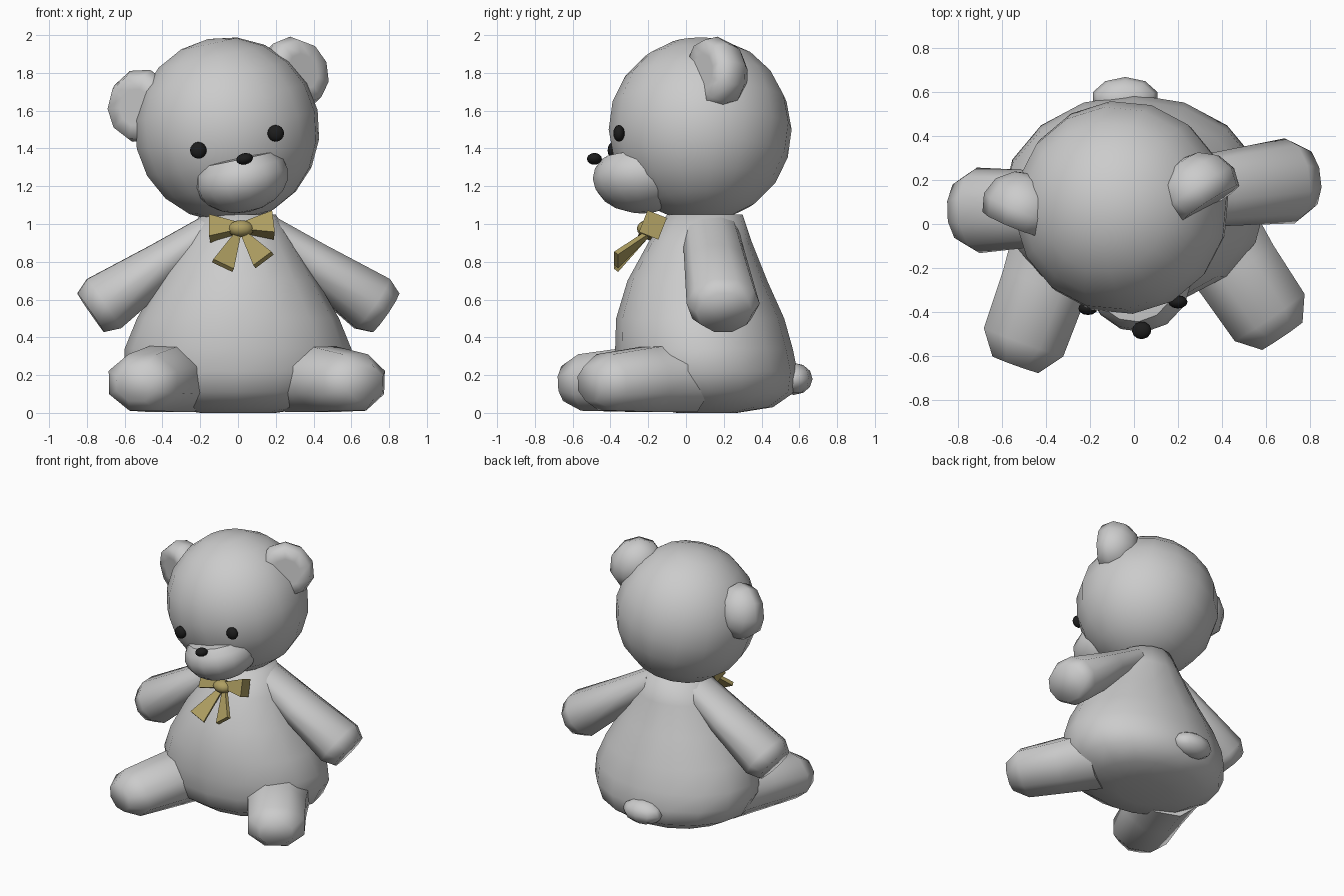
import bpy, bmesh
from math import radians, pi, cos, sin, sqrt
from mathutils import Vector, Matrix

if "Cube" in bpy.data.objects:
    bpy.data.objects.remove(bpy.data.objects["Cube"])


def material(name, rgb):
    m = bpy.data.materials.new(name)
    m.diffuse_color = (*rgb, 1)
    m.use_nodes = True
    m.node_tree.nodes["Principled BSDF"].inputs["Base Color"].default_value = m.diffuse_color
    return m


BLACK = material("black", (0.012, 0.012, 0.012))
GOLD = material("gold", (0.42, 0.34, 0.12))


def finish(name, bm, mat=None, angle=45):
    bmesh.ops.recalc_face_normals(bm, faces=bm.faces[:])
    me = bpy.data.meshes.new(name)
    bm.to_mesh(me)
    bm.free()
    me.shade_smooth()
    me.set_sharp_from_angle(angle=radians(angle))
    if mat:
        me.materials.append(mat)
    ob = bpy.data.objects.new(name, me)
    bpy.context.collection.objects.link(ob)
    return ob


def loft(name, rings, n, phase=0.0, mat=None, angle=45):
    """Skin elliptical rings given as (centre, u vector, v vector)."""
    bm = bmesh.new()
    loops = []
    for c, u, v in rings:
        ts = [2 * pi * i / n + phase for i in range(n)]
        loops.append([bm.verts.new(c + u * cos(t) + v * sin(t)) for t in ts])
    for p, q in zip(loops, loops[1:]):
        for i in range(n):
            j = (i + 1) % n
            bm.faces.new((p[i], p[j], q[j], q[i]))
    bm.faces.new(loops[0])
    bm.faces.new(loops[-1])
    return finish(name, bm, mat, angle)


def limb(name, a, b, sizes, n=10, up=(0, 0, 1), phase=0.0, mat=None, angle=75):
    """Tapered limb from a to b; sizes are (position, half width, half height)."""
    a, b = Vector(a), Vector(b)
    d = (b - a).normalized()
    v = Vector(up)
    v = (v - d * v.dot(d)).normalized()
    u = d.cross(v)
    rings = [(a.lerp(b, t), u * w, v * h) for t, w, h in sizes]
    return loft(name, rings, n, phase, mat, angle)


def ellipsoid(name, frame, radii, seg, rings, mat=None, edit=None, angle=60):
    bm = bmesh.new()
    bmesh.ops.create_uvsphere(bm, u_segments=seg, v_segments=rings, radius=1)
    if edit:
        for vert in bm.verts:
            edit(vert.co)
    bm.transform(frame @ Matrix.Diagonal((*radii, 1)))
    return finish(name, bm, mat, angle)


def at(x, y, z):
    return Matrix.Translation((x, y, z))


# Pear-shaped body: height, centre y, half width, half depth
body = [(0.0, 0.11, 0.20, 0.16), (0.03, 0.12, 0.40, 0.34), (0.11, 0.12, 0.545, 0.455),
        (0.22, 0.11, 0.60, 0.48), (0.34, 0.095, 0.60, 0.47), (0.50, 0.075, 0.535, 0.445),
        (0.70, 0.06, 0.42, 0.37), (0.90, 0.075, 0.30, 0.275), (1.05, 0.10, 0.20, 0.20)]
loft("body", [(Vector((0, y, z)), Vector((w, 0, 0)), Vector((0, d, 0)))
              for z, y, w, d in body], 16, angle=75)

# Tail
ellipsoid("tail", at(-0.04, 0.57, 0.18), (0.155, 0.10, 0.085), 10, 6)

# Arms
arm = [(0, 0.15, 0.09), (0.4, 0.17, 0.12), (0.89, 0.195, 0.166), (1, 0.15, 0.13)]
limb("right_arm", (0.14, 0.13, 0.97), (0.78, 0.205, 0.53), arm)
limb("left_arm", (-0.14, 0.08, 0.97), (-0.78, 0.06, 0.53), arm)

# Legs, wider at the hip
leg = [(0, 0.24, 0.20), (0.4, 0.215, 0.185), (0.83, 0.208, 0.162), (1, 0.12, 0.10)]
limb("right_leg", (0.33, 0.0, 0.19), (0.675, -0.51, 0.155), leg, n=8, phase=pi / 8)
limb("left_leg", (-0.32, -0.03, 0.19), (-0.54, -0.64, 0.155), leg, n=8, phase=pi / 8)

# Head, rolled and turned a little
tilt = Matrix.Rotation(radians(6), 4, 'Z') @ Matrix.Rotation(radians(-12), 4, 'Y')
head = at(-0.057, 0.075, 1.5) @ tilt
ellipsoid("head", head, (0.492, 0.487, 0.49), 16, 10)


# Muzzle with a flattened top
def flatten_top(co):
    co.z = min(co.z, 0.62)


ellipsoid("muzzle", at(0.02, -0.23, 1.24) @ tilt, (0.25, 0.265, 0.18), 14, 10,
          edit=flatten_top, angle=40)


# Ears: thick discs with a shallow scooped front
def scoop(co):
    if co.z > 0.6:
        co.z = 0.5


for side, label in ((1, "right"), (-1, "left")):
    t = radians(27.5)
    place = (head @ at(side * 0.47 * cos(t), 0.045, 0.47 * sin(t))
             @ Matrix.Rotation(side * radians(28), 4, 'Z')
             @ Matrix.Rotation(-side * t, 4, 'Y')
             @ Matrix.Rotation(radians(90), 4, 'X'))
    ellipsoid(label + "_ear", place, (0.183, 0.20, 0.165), 10, 6, edit=scoop, angle=75)

# Eyes and nose
ellipsoid("left_eye", at(-0.21, -0.385, 1.39), (0.044, 0.03, 0.044), 12, 8, BLACK)
ellipsoid("right_eye", at(0.20, -0.355, 1.48), (0.044, 0.03, 0.044), 12, 8, BLACK)
ellipsoid("nose", at(0.035, -0.485, 1.345) @ tilt, (0.045, 0.04, 0.03), 12, 8, BLACK)

# Bow: knot, two flared loops, two ribbon ends
ellipsoid("bow_knot", at(0.015, -0.205, 0.975), (0.07, 0.055, 0.045), 12, 8, GOLD)
r = sqrt(2)
for label, loop_end, tail_start, tail_end in (
        ("left", (-0.15, -0.18, 0.975), (0.0, -0.2, 0.95), (-0.08, -0.37, 0.78)),
        ("right", (0.185, -0.175, 0.995), (0.03, -0.2, 0.95), (0.135, -0.37, 0.81))):
    limb("bow_loop_" + label, (0.015, -0.19, 0.98), loop_end,
         [(0, 0.03 * r, 0.018 * r), (1, 0.055 * r, 0.062 * r)],
         n=4, up=(0, 0.4, 1), phase=pi / 4, mat=GOLD, angle=30)
    limb("bow_end_" + label, tail_start, tail_end,
         [(0, 0.015 * r, 0.012 * r), (1, 0.06 * r, 0.014 * r)],
         n=4, up=(0, -1, 0), phase=pi / 4, mat=GOLD, angle=30)
